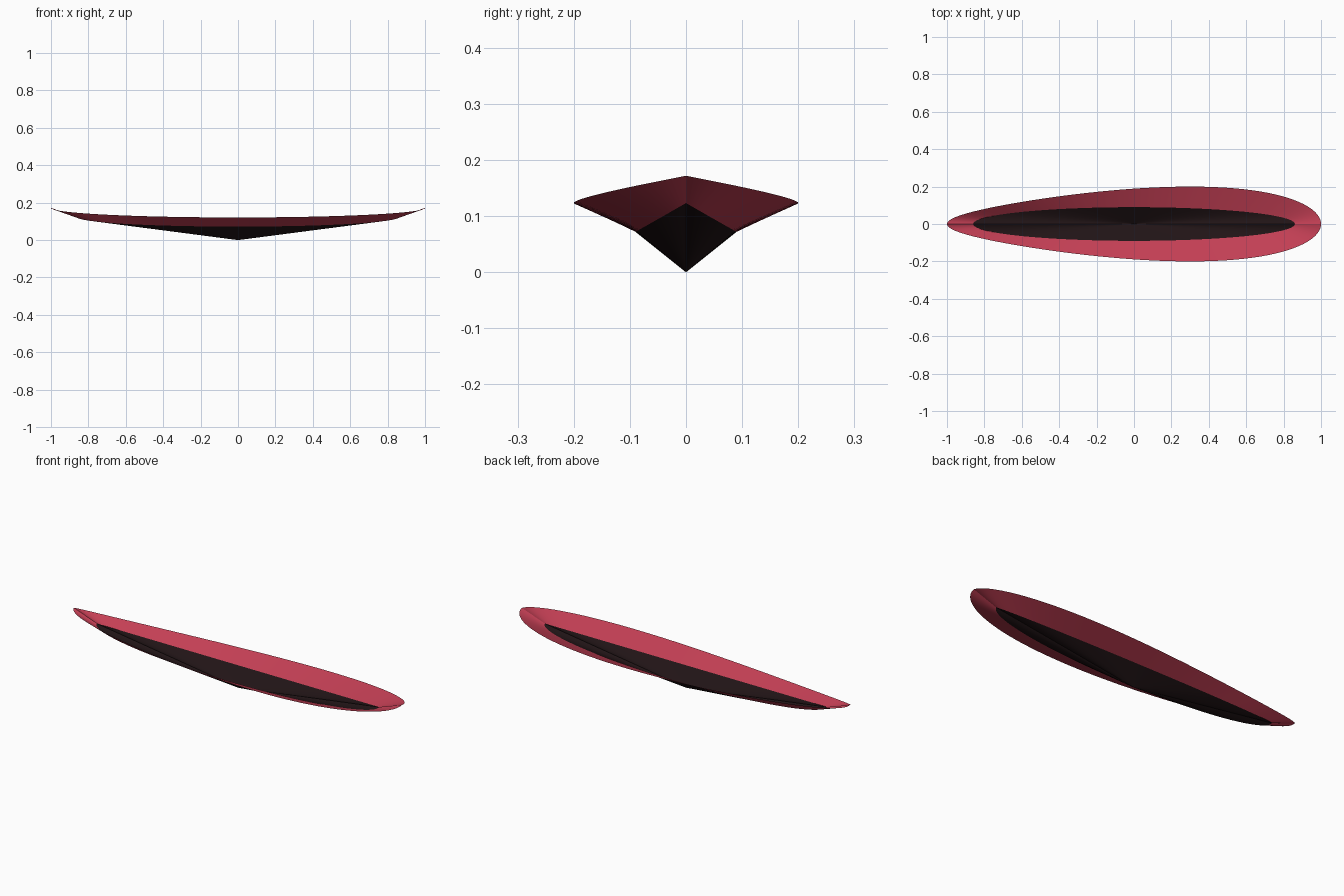
import bpy, bmesh
from math import sin, cos, pi, radians

if "Cube" in bpy.data.objects:
    bpy.data.objects.remove(bpy.data.objects["Cube"])

N = 128


def material(name, rgb):
    m = bpy.data.materials.new(name)
    m.diffuse_color = (*rgb, 1)
    m.use_nodes = True
    m.node_tree.nodes["Principled BSDF"].inputs["Base Color"].default_value = m.diffuse_color
    return m


def finish(name, bm, mat):
    bmesh.ops.recalc_face_normals(bm, faces=bm.faces)
    me = bpy.data.meshes.new(name)
    bm.to_mesh(me)
    bm.free()
    ob = bpy.data.objects.new(name, me)
    bpy.context.collection.objects.link(ob)
    me.materials.append(mat)
    return ob


def outer(t):
    # egg outline, fuller towards +x, sagging at the sides
    return (cos(t), 0.189 * (1 + 0.366 * cos(t)) * sin(t), 0.172 - 0.051 * abs(sin(t)))


def inner(t):
    # elliptical seam between the two shells
    return (0.86 * cos(t), 0.09 * sin(t), 0.123 - 0.051 * abs(sin(t)))


def ring(bm, curve):
    return [bm.verts.new(curve(2 * pi * i / N)) for i in range(N)]


# flared red rim
bm = bmesh.new()
a, b = ring(bm, outer), ring(bm, inner)
for i in range(N):
    j = (i + 1) % N
    bm.faces.new((a[i], a[j], b[j], b[i]))
rim = finish("flared_rim", bm, material("red", (0.55, 0.05, 0.09)))
bpy.context.view_layer.objects.active = rim
rim.select_set(True)
bpy.ops.object.shade_smooth_by_angle(angle=radians(20))

# dark pointed hull, a cone from the seam down to one point
bm = bmesh.new()
r = ring(bm, inner)
tip = bm.verts.new((0, 0, 0))
for i in range(N):
    bm.faces.new((r[i], r[(i + 1) % N], tip))
finish("pointed_hull", bm, material("near_black", (0.015, 0.007, 0.008)))
